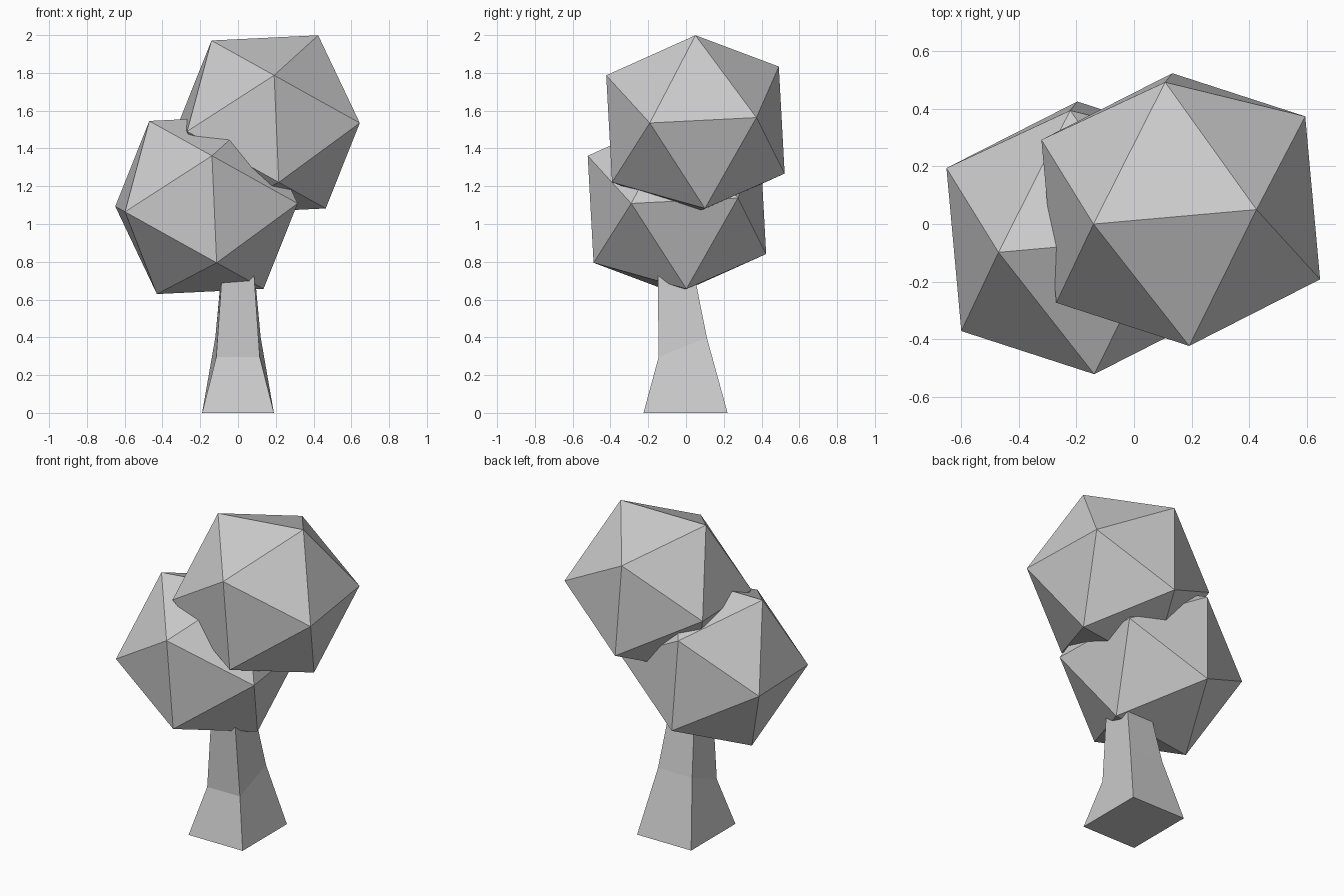
import bpy, bmesh
from mathutils import Matrix, Vector

if "Cube" in bpy.data.objects:
    bpy.data.objects.remove(bpy.data.objects["Cube"])


def add_object(name, bm):
    bmesh.ops.recalc_face_normals(bm, faces=bm.faces[:])
    mesh = bpy.data.meshes.new(name)
    bm.to_mesh(mesh)
    bm.free()
    obj = bpy.data.objects.new(name, mesh)
    bpy.context.collection.objects.link(obj)
    return obj


# Shared tilt of both foliage balls: pole vertex and one neighbouring vertex
pole = Vector((0.263, 0.0, 0.473)).normalized()
neighbour = Vector((-0.302, -0.05, 0.443))
side = (neighbour - neighbour.dot(pole) * pole).normalized()
tilt = Matrix((side, pole.cross(side), pole)).transposed().to_4x4()


def foliage(name, center):
    bm = bmesh.new()
    bmesh.ops.create_icosphere(bm, subdivisions=1, radius=0.54,
                               matrix=Matrix.Translation(center) @ tilt)
    return add_object(name, bm)


# Foliage: two icosahedra that overlap
foliage("lower_foliage", (-0.167, -0.048, 1.101))
foliage("upper_foliage", (0.162, 0.05, 1.527))

# Trunk: flared four-sided loft, each ring as (half width, y, z) front and back
rings = [
    ((0.19, -0.225, 0.0), (0.19, 0.22, 0.0)),
    ((0.115, -0.145, 0.295), (0.12, 0.11, 0.40)),
    ((0.08, -0.15, 0.80), (0.075, 0.015, 0.88)),
]
bm = bmesh.new()
loops = []
for (fw, fy, fz), (bw, by, bz) in rings:
    loops.append([bm.verts.new(p) for p in
                  ((-fw, fy, fz), (fw, fy, fz), (bw, by, bz), (-bw, by, bz))])
for low, high in zip(loops, loops[1:]):
    for i in range(4):
        j = (i + 1) % 4
        bm.faces.new((low[i], low[j], high[j], high[i]))
bm.faces.new(loops[0][::-1])
bm.faces.new(loops[-1])
add_object("trunk", bm)
